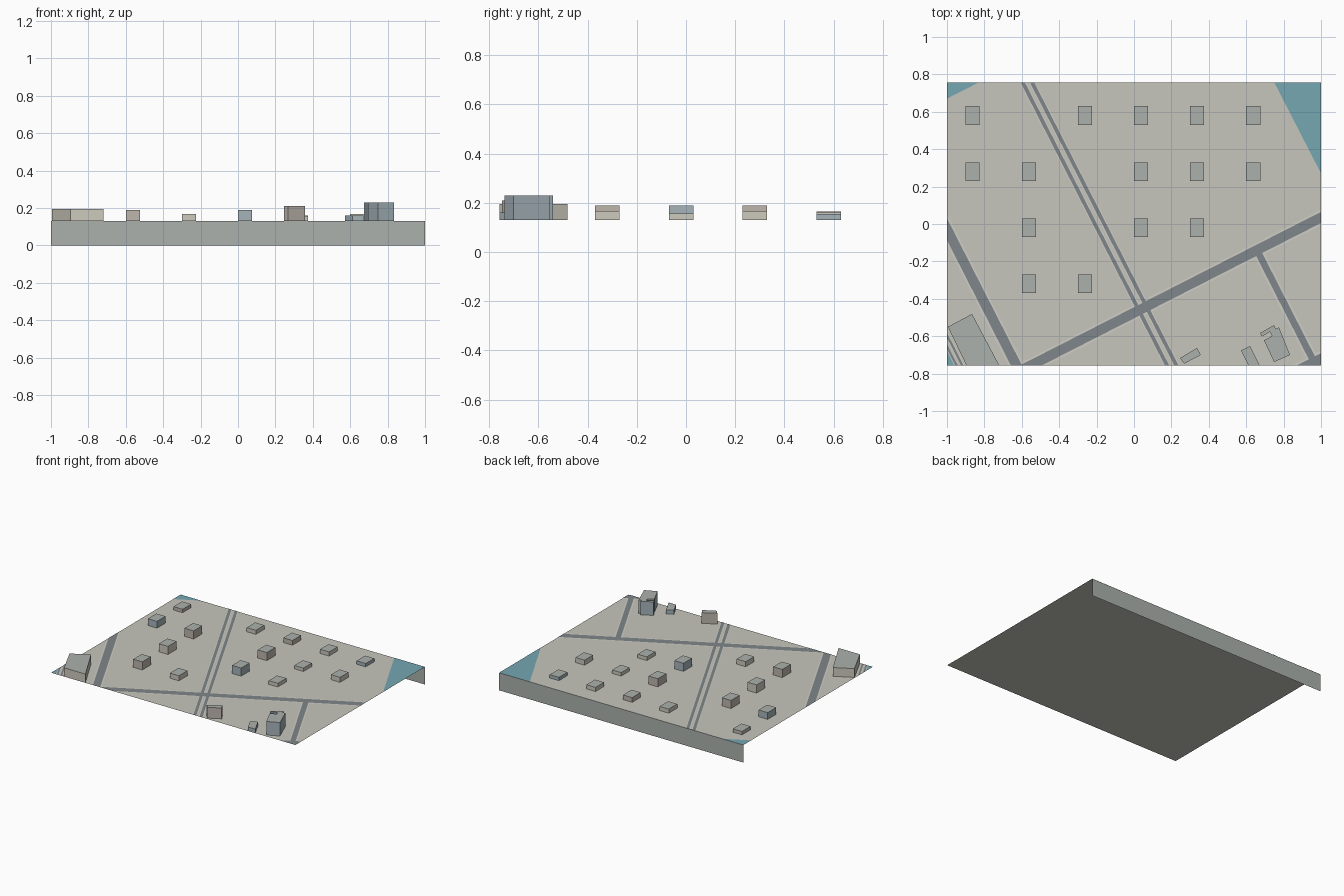
import bpy, bmesh, math
from mathutils import Vector

if "Cube" in bpy.data.objects:
    bpy.data.objects.remove(bpy.data.objects["Cube"])

X, Y, Z = 1.0, 0.757, 0.13          # half sizes of the sheet and its level
A = math.atan(0.51)                 # street grid angle
ALONG = Vector((math.cos(A), math.sin(A), 0))
ACROSS = Vector((math.sin(A), -math.cos(A), 0))


def mat(name, rgb):
    m = bpy.data.materials.new(name)
    m.diffuse_color = [(c / 255) ** 2.2 for c in rgb] + [1]
    m.use_nodes = True
    m.node_tree.nodes["Principled BSDF"].inputs["Base Color"].default_value = m.diffuse_color
    return m


LAND = mat("land", (197, 197, 188))
KERB = mat("kerb", (205, 205, 196))
ROAD = mat("road", (126, 133, 137))
WATER = mat("water", (116, 166, 177))
ROOF = mat("roof", (170, 176, 172))
WALLS = {"pink": mat("wall_pink", (188, 180, 172)),
         "sand": mat("wall_sand", (204, 200, 187)),
         "blue": mat("wall_blue", (164, 178, 184))}


def finish(bm, name, mats):
    me = bpy.data.meshes.new(name)
    bm.to_mesh(me)
    bm.free()
    for m in mats:
        me.materials.append(m)
    ob = bpy.data.objects.new(name, me)
    bpy.context.collection.objects.link(ob)
    return ob


def sheet(name, pts, m):
    """Flat polygon trimmed to the edges of the map."""
    bm = bmesh.new()
    bm.faces.new([bm.verts.new(p) for p in pts])
    for co, no in (((X, 0, 0), (1, 0, 0)), ((-X, 0, 0), (-1, 0, 0)),
                   ((0, Y, 0), (0, 1, 0)), ((0, -Y, 0), (0, -1, 0))):
        bmesh.ops.bisect_plane(bm, geom=bm.verts[:] + bm.edges[:] + bm.faces[:], dist=1e-6,
                               plane_co=co, plane_no=no, clear_outer=True)
    return finish(bm, name, [m])


def road(name, start, d, length, width, kerb=0.011):
    """Road strip with a paler kerb strip beneath it."""
    side = Vector((-d.y, d.x, 0))
    for label, w, z, m in (("_kerb", width + 2 * kerb, Z + 0.0006, KERB),
                           ("", width, Z + 0.0012, ROAD)):
        a = Vector((*start, z))
        b = a + d * length
        o = side * w / 2
        sheet(name + label, [a - o, b - o, b + o, a + o], m)


def building(name, outline, top, wall):
    """Outline raised into walls with a flat roof."""
    bm = bmesh.new()
    lo = [bm.verts.new((x, y, Z)) for x, y in outline]
    hi = [bm.verts.new((x, y, top)) for x, y in outline]
    n = len(lo)
    for i in range(n):
        j = (i + 1) % n
        bm.faces.new((lo[i], lo[j], hi[j], hi[i]))
    roof = bm.faces.new(hi)
    bmesh.ops.recalc_face_normals(bm, faces=bm.faces[:])
    roof.normal_update()
    if roof.normal.z < 0:
        bmesh.ops.reverse_faces(bm, faces=bm.faces[:])
    roof.material_index = 1
    finish(bm, name, [WALLS[wall], ROOF])


# Ground sheet and the upright panel under its back edge
sheet("ground", [(-X, -Y, Z), (X, -Y, Z), (X, Y, Z), (-X, Y, Z)], LAND)
bm = bmesh.new()
bm.faces.new([bm.verts.new(p) for p in ((X, Y, 0), (-X, Y, 0), (-X, Y, Z), (X, Y, Z))])
finish(bm, "back_panel", [ROOF])

# Water in the corners
w = Z + 0.0008
sheet("water_back_right", [(0.75, Y, w), (X, 0.27, w), (X, Y, w)], WATER)
sheet("water_back_left", [(-X, Y, w), (-X, 0.67, w), (-0.83, Y, w)], WATER)
sheet("water_front_left", [(-X, -0.68, w), (-X, -Y, w), (-0.96, -Y, w)], WATER)

# Streets
road("main_road", (-0.72, -0.842), ALONG, 2.3, 0.053)
road("corner_road", (0.8, -0.822), ALONG, 0.5, 0.053)
road("left_road", (-1.05, 0.07), ACROSS, 1.1, 0.053)
road("right_road", (0.66, -0.145), ACROSS, 0.9, 0.036)
for i, x in enumerate((-0.595, -0.545)):
    road(f"twin_road_{i}", (x - 0.051, Y + 0.1), ACROSS, 2.2, 0.02, 0.006)
for i, y in enumerate((-0.595, -0.655)):
    road(f"lane_{i}", (-1.05, y + 0.098), ACROSS, 0.5, 0.012, 0.004)

# Grid of small blocks: left x, front y, top, wall colour
BLOCKS = [(-0.9, 0.53, 0.155, "pink"), (-0.3, 0.53, 0.16, "sand"), (0, 0.53, 0.165, "pink"),
          (0.3, 0.53, 0.16, "sand"), (0.6, 0.53, 0.155, "blue"),
          (-0.9, 0.23, 0.18, "blue"), (-0.6, 0.23, 0.19, "pink"), (0, 0.23, 0.19, "pink"),
          (0.3, 0.23, 0.155, "sand"), (0.6, 0.23, 0.167, "sand"),
          (-0.6, -0.07, 0.19, "sand"), (0, -0.07, 0.19, "blue"), (0.3, -0.07, 0.157, "sand"),
          (-0.6, -0.37, 0.19, "pink"), (-0.3, -0.37, 0.167, "sand")]
for i, (x, y, top, c) in enumerate(BLOCKS):
    building(f"block_{i}", [(x, y), (x + 0.075, y), (x + 0.075, y + 0.1), (x, y + 0.1)], top, c)

# Larger angled buildings along the front
building("long_hall", [(-0.995, -0.55), (-0.895, -Y), (-0.72, -Y), (-0.866, -0.481)], 0.195, "sand")
building("office", [(0.246, -0.717), (0.278, -0.749), (0.358, -0.7), (0.332, -0.663)][:1]
         + [(0.268, -0.747), (0.357, -0.7), (0.336, -0.663)], 0.21, "pink")
building("low_house", [(0.572, -0.676), (0.612, -Y), (0.672, -Y), (0.62, -0.652)], 0.16, "blue")
building("hooked_tower", [(0.674, -0.583), (0.684, -0.602), (0.727, -0.576), (0.738, -0.599),
                          (0.695, -0.622), (0.749, -0.738), (0.834, -0.7), (0.775, -0.552),
                          (0.757, -0.562), (0.749, -0.54)], 0.23, "blue")
